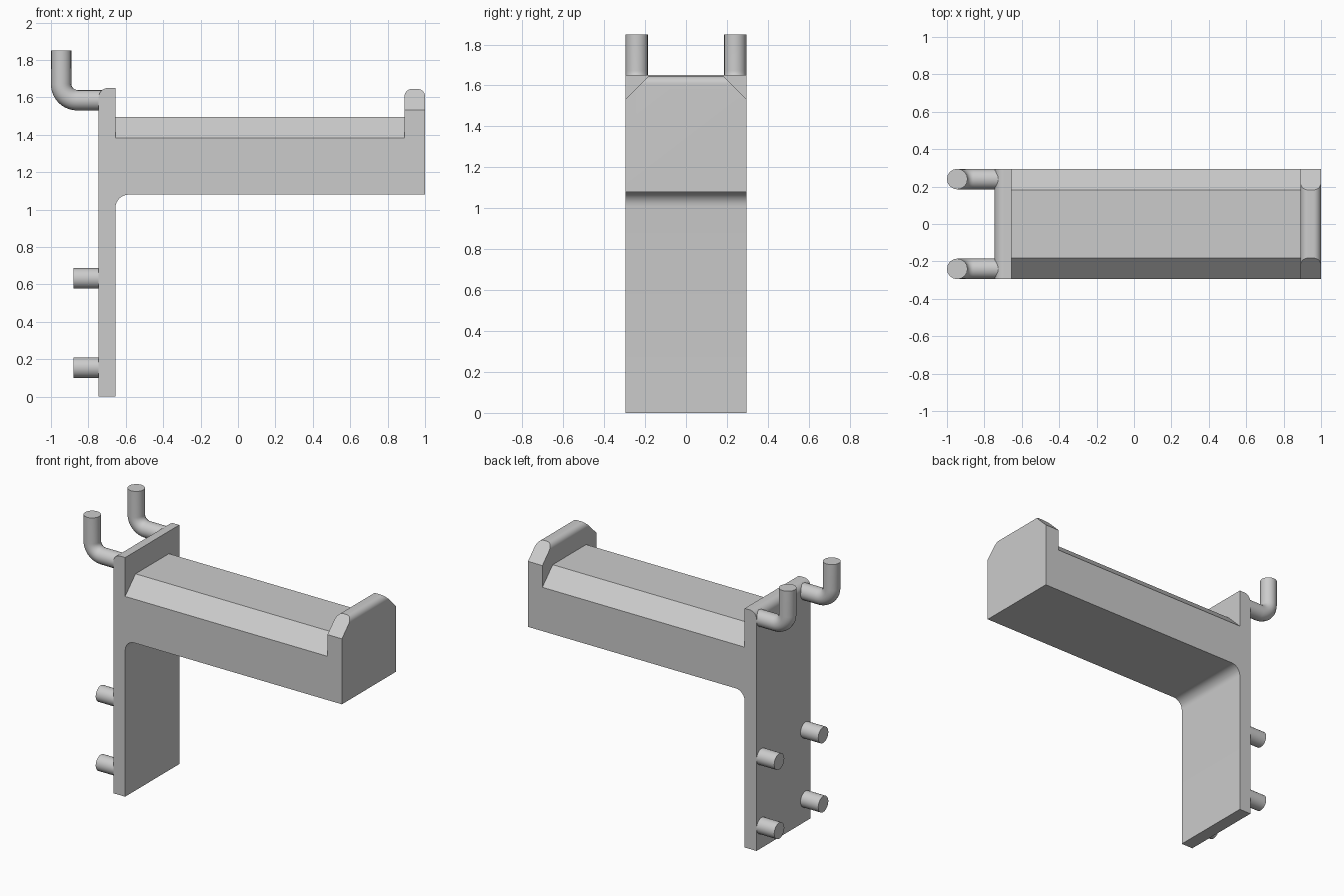
import bpy, bmesh
from math import cos, sin, radians
from mathutils import Vector, Matrix

cube = bpy.data.objects.get("Cube")
if cube:
    bpy.data.objects.remove(cube, do_unlink=True)

grey = bpy.data.materials.new("plain_grey")
grey.use_nodes = True
grey.diffuse_color = (0.6, 0.6, 0.6, 1)
grey.node_tree.nodes["Principled BSDF"].inputs["Base Color"].default_value = (0.6, 0.6, 0.6, 1)

HALF = 0.295            # half the bracket width
PLATE_BACK, PLATE_FRONT = -0.745, -0.655
LIP, END = 0.89, 1.0
ARM_TOP, LIP_TOP = 1.495, 1.645
CHAMFER = 0.113
PEG_Y, PEG_R = 0.24, 0.055


def arc(cx, cz, r, start, end, n=8):
    angles = [radians(start + (end - start) * i / n) for i in range(n + 1)]
    return [(cx + r * cos(a), cz + r * sin(a)) for a in angles]


def add_object(name, bm):
    bmesh.ops.recalc_face_normals(bm, faces=bm.faces)
    mesh = bpy.data.meshes.new(name)
    bm.to_mesh(mesh)
    bm.free()
    mesh.materials.append(grey)
    ob = bpy.data.objects.new(name, mesh)
    bpy.context.collection.objects.link(ob)
    return ob


def prism(name, points, sweep):
    """Extrude a closed loop of 3D points along a vector."""
    bm = bmesh.new()
    face = bm.faces.new([bm.verts.new(p) for p in points])
    out = bmesh.ops.extrude_face_region(bm, geom=[face])
    verts = [g for g in out["geom"] if isinstance(g, bmesh.types.BMVert)]
    bmesh.ops.translate(bm, verts=verts, vec=Vector(sweep))
    return add_object(name, bm)


def select_only(ob):
    bpy.ops.object.select_all(action="DESELECT")
    ob.select_set(True)
    bpy.context.view_layer.objects.active = ob


def smooth(ob):
    select_only(ob)
    bpy.ops.object.shade_smooth_by_angle(angle=radians(30))


# Bracket body: back plate, filleted arm and rounded end lip in one side profile
profile = [(PLATE_BACK, 0), (PLATE_FRONT, 0)]
profile += arc(PLATE_FRONT + 0.07, 1.01, 0.07, 180, 90)
profile += [(END, 1.08)]
profile += arc(END - 0.04, LIP_TOP - 0.04, 0.04, 0, 90)
profile += arc(LIP + 0.04, LIP_TOP - 0.04, 0.04, 90, 180)
profile += [(LIP, ARM_TOP), (PLATE_FRONT, ARM_TOP), (PLATE_FRONT, 1.65)]
profile += arc(PLATE_BACK + 0.05, 1.6, 0.05, 90, 180)
body = prism("bracket_body", [(x, -HALF, z) for x, z in profile], (0, 2 * HALF, 0))

# Chamfers along the top edges of the arm and the lip
for x0, x1, top in ((PLATE_FRONT, LIP, ARM_TOP), (LIP - 0.1, END + 0.1, LIP_TOP)):
    for side in (-1, 1):
        over = 0.02
        corners = [(HALF + over, top - CHAMFER - over),
                   (HALF + over, top + over),
                   (HALF - CHAMFER - over, top + over)]
        cutter = prism("chamfer_cutter", [(x0, side * y, z) for y, z in corners], (x1 - x0, 0, 0))
        cutter.hide_render = True
        mod = body.modifiers.new("chamfer", "BOOLEAN")
        mod.operation = "DIFFERENCE"
        mod.solver = "EXACT"
        mod.object = cutter
        select_only(body)
        bpy.ops.object.modifier_apply(modifier=mod.name)
        bpy.data.objects.remove(cutter, do_unlink=True)
smooth(body)


# Upturned hooks at the top of the plate
def hook(name, y):
    path = [(PLATE_BACK + 0.04, 1.585)]
    path += arc(-0.86, 1.67, 0.085, 270, 180, 10)
    path += [(-0.945, 1.85)]
    curve = bpy.data.curves.new(name, "CURVE")
    curve.dimensions = "3D"
    curve.bevel_depth = PEG_R
    curve.bevel_resolution = 6
    curve.use_fill_caps = True
    spline = curve.splines.new("POLY")
    spline.points.add(len(path) - 1)
    for point, (x, z) in zip(spline.points, path):
        point.co = (x, y, z, 1)
    curve.materials.append(grey)
    ob = bpy.data.objects.new(name, curve)
    bpy.context.collection.objects.link(ob)
    select_only(ob)
    bpy.ops.object.convert(target="MESH")
    smooth(bpy.context.view_layer.objects.active)


# Short round locating pegs lower down
def peg(name, y, z):
    bm = bmesh.new()
    start, end = -0.88, PLATE_BACK + 0.02
    place = Matrix.Translation(((start + end) / 2, y, z)) @ Matrix.Rotation(radians(90), 4, "Y")
    bmesh.ops.create_cone(bm, cap_ends=True, segments=32, radius1=PEG_R, radius2=PEG_R,
                          depth=end - start, matrix=place)
    smooth(add_object(name, bm))


for label, y in (("left", PEG_Y), ("right", -PEG_Y)):
    # the plate's two sides, seen along the arm
    side = "back" if label == "left" else "front"
    hook(side + "_hook", y)
    peg(side + "_upper_peg", y, 0.632)
    peg(side + "_lower_peg", y, 0.155)
